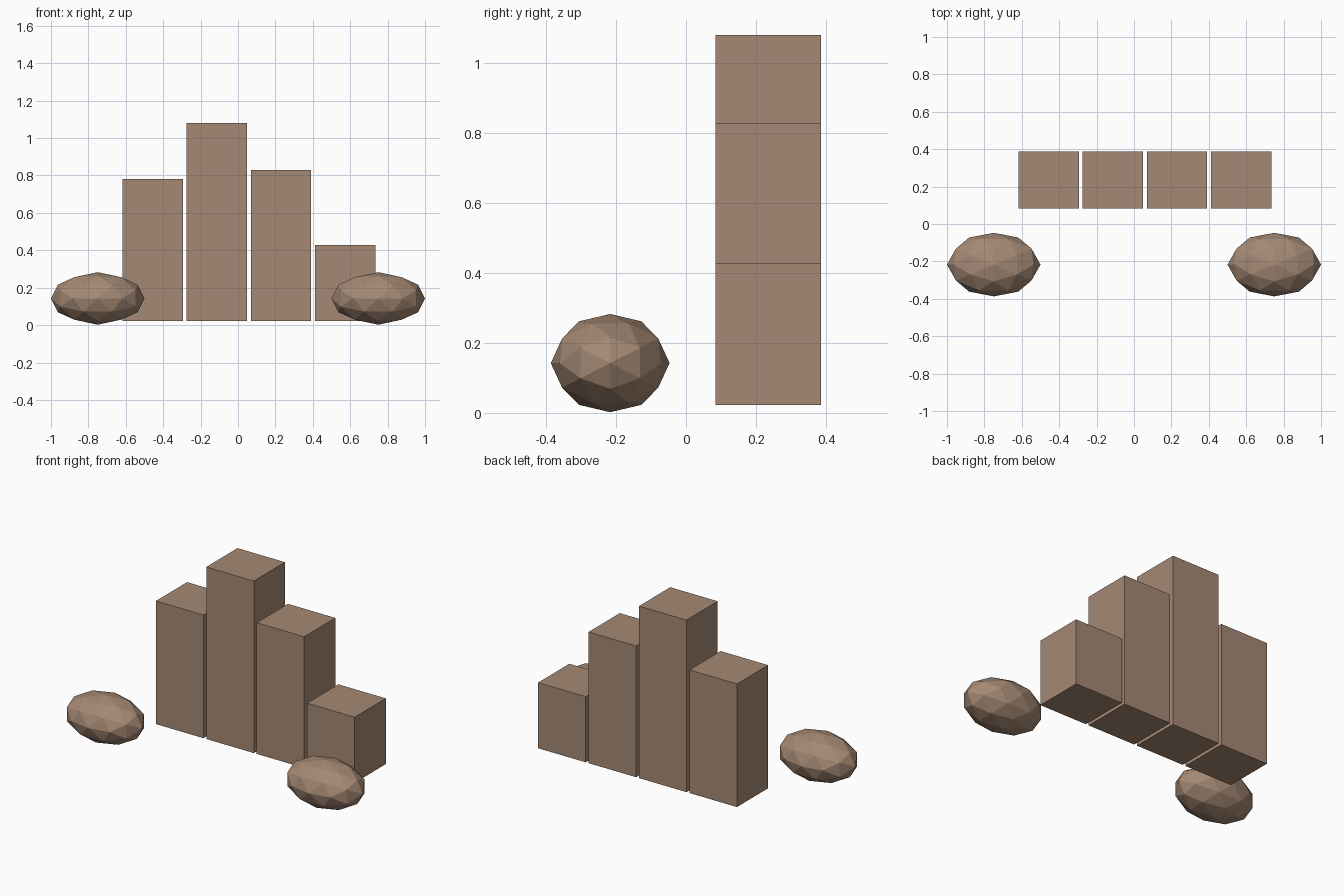
import bpy, bmesh, math
from mathutils import Matrix

if "Cube" in bpy.data.objects:
    bpy.data.objects.remove(bpy.data.objects["Cube"])

brown = bpy.data.materials.new("warm brown")
brown.diffuse_color = (0.376, 0.250, 0.174, 1)
brown.use_nodes = True
brown.node_tree.nodes["Principled BSDF"].inputs["Base Color"].default_value = brown.diffuse_color


def finish(name, bm):
    mesh = bpy.data.meshes.new(name)
    bm.to_mesh(mesh)
    bm.free()
    mesh.materials.append(brown)
    obj = bpy.data.objects.new(name, mesh)
    bpy.context.collection.objects.link(obj)
    return obj


# Row of four evenly spaced blocks of different heights
BASE, WIDTH, DEPTH, PITCH = 0.023, 0.323, 0.303, 0.343
for i, top in enumerate((0.78, 1.081, 0.83, 0.427)):
    bm = bmesh.new()
    height = top - BASE
    bmesh.ops.create_cube(bm, size=1, matrix=Matrix.Diagonal((WIDTH, DEPTH, height, 1)))
    block = finish(f"block_{i + 1}", bm)
    block.location = (-0.456 + i * PITCH, 0.2355, BASE + height / 2)

# Two faceted pebbles in front, turned so that facet edges cross the axes
turn = Matrix.Rotation(math.atan((1 + math.sqrt(5)) / 2), 4, 'Y')
for side, name in ((-1, "left_pebble"), (1, "right_pebble")):
    bm = bmesh.new()
    bmesh.ops.create_icosphere(bm, subdivisions=2, radius=1,
                               matrix=Matrix.Diagonal((0.25, 0.17, 0.1405, 1)) @ turn)
    pebble = finish(name, bm)
    pebble.location = (side * 0.75, -0.217, 0.1425)
